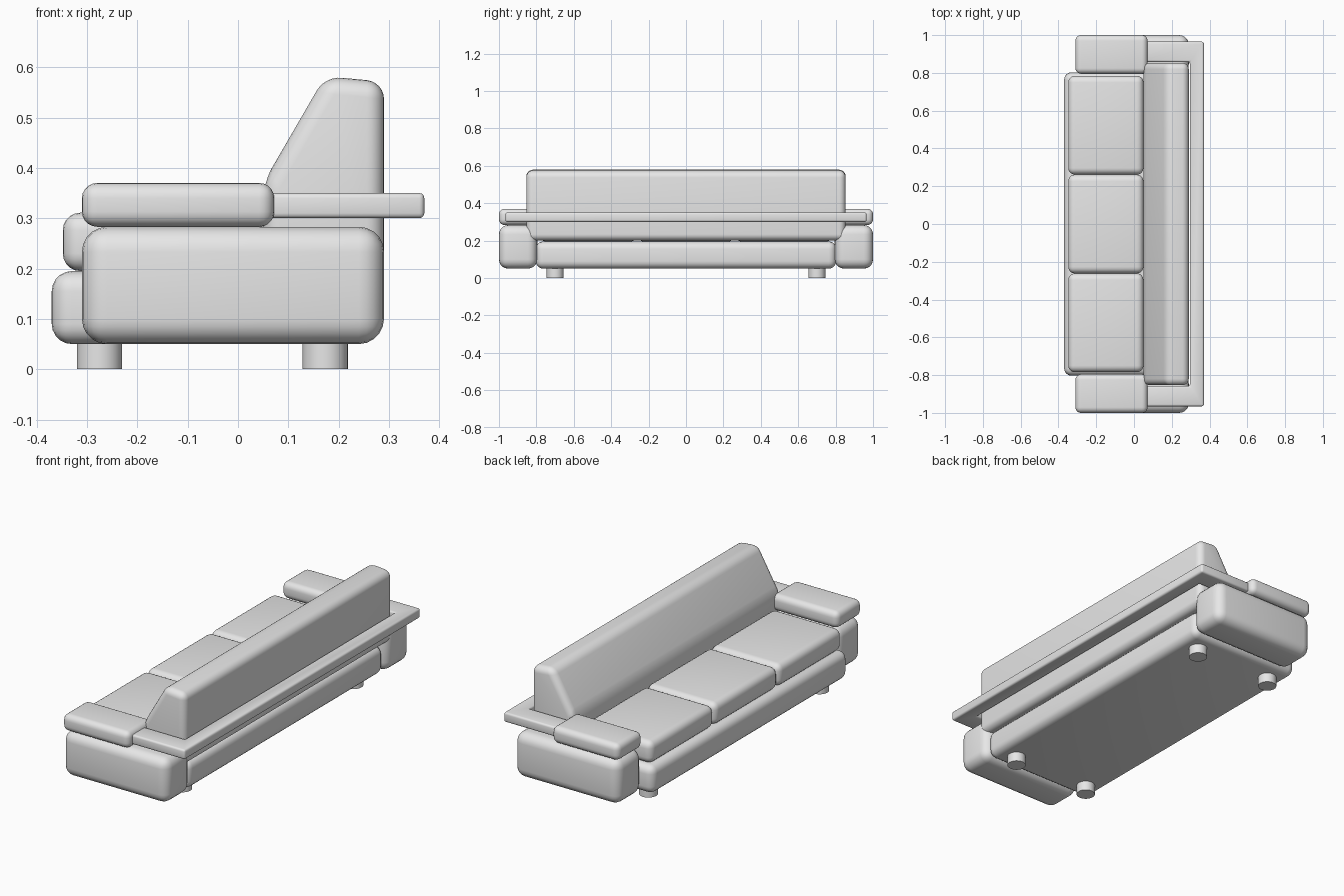
import bpy, bmesh, math

if "Cube" in bpy.data.objects:
    bpy.data.objects.remove(bpy.data.objects["Cube"])

fabric = bpy.data.materials.new("light grey")
fabric.diffuse_color = (0.8, 0.8, 0.8, 1)
fabric.use_nodes = True
fabric.node_tree.nodes["Principled BSDF"].inputs["Base Color"].default_value = fabric.diffuse_color


def finish(obj, bevel=0.0, segments=5):
    """Give the part its colour, rounded edges and smooth shading."""
    obj.data.materials.append(fabric)
    if bevel:
        mod = obj.modifiers.new("rounding", 'BEVEL')
        mod.width = bevel
        mod.segments = segments
        mod.limit_method = 'ANGLE'
        mod.angle_limit = math.radians(10)
    bpy.ops.object.select_all(action='DESELECT')
    obj.select_set(True)
    bpy.context.view_layer.objects.active = obj
    if bevel:
        bpy.ops.object.modifier_apply(modifier="rounding")
    bpy.ops.object.shade_smooth_by_angle(angle=math.radians(35))


def prism(name, outline, offset, bevel, segments=5):
    """Extrude a closed outline of 3D points along an offset vector."""
    bm = bmesh.new()
    face = bm.faces.new([bm.verts.new(p) for p in outline])
    ext = bmesh.ops.extrude_face_region(bm, geom=[face])
    verts = [g for g in ext["geom"] if isinstance(g, bmesh.types.BMVert)]
    bmesh.ops.translate(bm, verts=verts, vec=offset)
    bmesh.ops.recalc_face_normals(bm, faces=bm.faces)
    mesh = bpy.data.meshes.new(name)
    bm.to_mesh(mesh)
    bm.free()
    obj = bpy.data.objects.new(name, mesh)
    bpy.context.collection.objects.link(obj)
    finish(obj, bevel, segments)


def box(name, x, y, z, bevel):
    """Rounded box from its x, y and z ranges."""
    outline = [(x[0], y[0], z[0]), (x[1], y[0], z[0]),
               (x[1], y[1], z[0]), (x[0], y[1], z[0])]
    prism(name, outline, (0, 0, z[1] - z[0]), bevel)


# Base and three seat cushions
box("base", (-0.37, 0.275), (-0.803, 0.803), (0.05, 0.195), 0.04)
for i in range(3):
    y = (i - 1) * 0.523
    box(f"seat_cushion_{i + 1}", (-0.348, 0.05), (y - 0.2615, y + 0.2615),
        (0.195, 0.311), 0.035)

# Arms with pads on top
for side, s in (("left", -1), ("right", 1)):
    y = sorted((s * 0.795, s * 1.0))
    box(f"{side}_arm", (-0.31, 0.29), y, (0.05, 0.283), 0.05)
    box(f"{side}_arm_pad", (-0.31, 0.072), y, (0.283, 0.37), 0.03)

# Wedge-shaped backrest
profile = [(0.05, 0.2), (0.29, 0.2), (0.29, 0.571), (0.173, 0.582), (0.05, 0.37)]
prism("backrest", [(x, -0.853, z) for x, z in profile], (0, 1.706, 0), 0.034, 6)

# U-shaped shelf wrapping round the backrest
half = [(0.37, 0.965), (0.04, 0.965), (0.04, 0.858), (0.296, 0.858)]
outline = half + [(x, -y) for x, y in reversed(half)]
prism("wrap_shelf", [(x, y, 0.30) for x, y in outline], (0, 0, 0.05), 0.01, 3)

# Round feet
for x in (-0.275, 0.173):
    for y in (-0.7, 0.7):
        bpy.ops.mesh.primitive_cylinder_add(vertices=32, radius=0.045, depth=0.06,
                                            location=(x, y, 0.03))
        foot = bpy.context.object
        foot.name = "foot"
        finish(foot)
